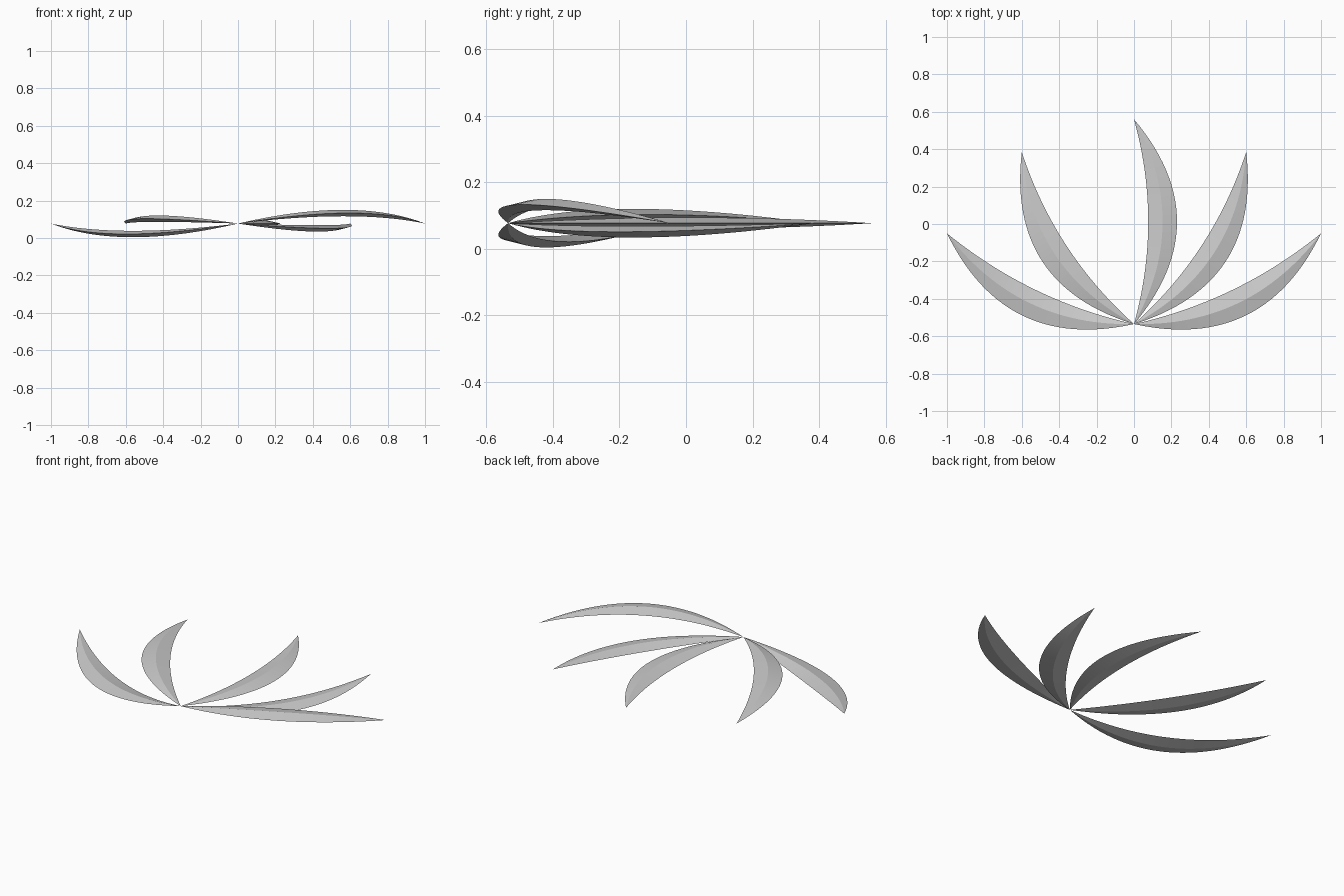
import bpy, bmesh, math
from mathutils import Vector

if "Cube" in bpy.data.objects:
    bpy.data.objects.remove(bpy.data.objects["Cube"])

BASE = Vector((0, -0.535, 0.0775))
SEGMENTS = 28
BULGE, HALF_WIDTH, HALF_THICK = 0.153, 0.077, 0.017

grey = bpy.data.materials.new("light grey")
grey.diffuse_color = (0.6, 0.6, 0.6, 1)
grey.use_nodes = True
grey.node_tree.nodes["Principled BSDF"].inputs["Base Color"].default_value = grey.diffuse_color


def blade(name, tip_x, tip_y, side, lift):
    """Tapered diamond section swept along a bowed path from base to tip."""
    chord = Vector((tip_x, tip_y, BASE.z)) - BASE
    d = chord.normalized()
    out = Vector((d.y, -d.x, 0)) * side
    flat = math.sqrt(BULGE ** 2 - lift ** 2)
    bm = bmesh.new()
    base = bm.verts.new(BASE)
    tip = bm.verts.new(BASE + chord)
    rings = []
    for i in range(1, SEGMENTS):
        t = i / SEGMENTS
        f = 4 * t * (1 - t)
        p = BASE + chord * t + out * flat * f + Vector((0, 0, lift * f))
        # section stays level, across the chord
        w, h = out * HALF_WIDTH * f, Vector((0, 0, HALF_THICK * f))
        rings.append([bm.verts.new(p + o) for o in (w, h, -w, -h)])
    for k in range(4):
        j = (k + 1) % 4
        bm.faces.new((base, rings[0][k], rings[0][j]))
        bm.faces.new((tip, rings[-1][j], rings[-1][k]))
        for a, b in zip(rings, rings[1:]):
            bm.faces.new((a[k], b[k], b[j], a[j]))
    bmesh.ops.recalc_face_normals(bm, faces=bm.faces)
    mesh = bpy.data.meshes.new(name)
    bm.to_mesh(mesh)
    bm.free()
    mesh.materials.append(grey)
    ob = bpy.data.objects.new(name, mesh)
    bpy.context.collection.objects.link(ob)
    bpy.ops.object.select_all(action='DESELECT')
    ob.select_set(True)
    bpy.context.view_layer.objects.active = ob
    bpy.ops.object.shade_smooth_by_angle(angle=math.radians(12))


# Mirrored side blades, one of each pair arching up and the other down
for label, s in (("right", 1), ("left", -1)):
    blade("outer_blade_" + label, 1.0 * s, -0.05, s, 0.056 * s)
    blade("inner_blade_" + label, 0.6 * s, 0.385, s, -0.026 * s)

# Centre blade, level and bowed to the right
blade("centre_blade", 0.0, 0.56, 1, 0.0)
